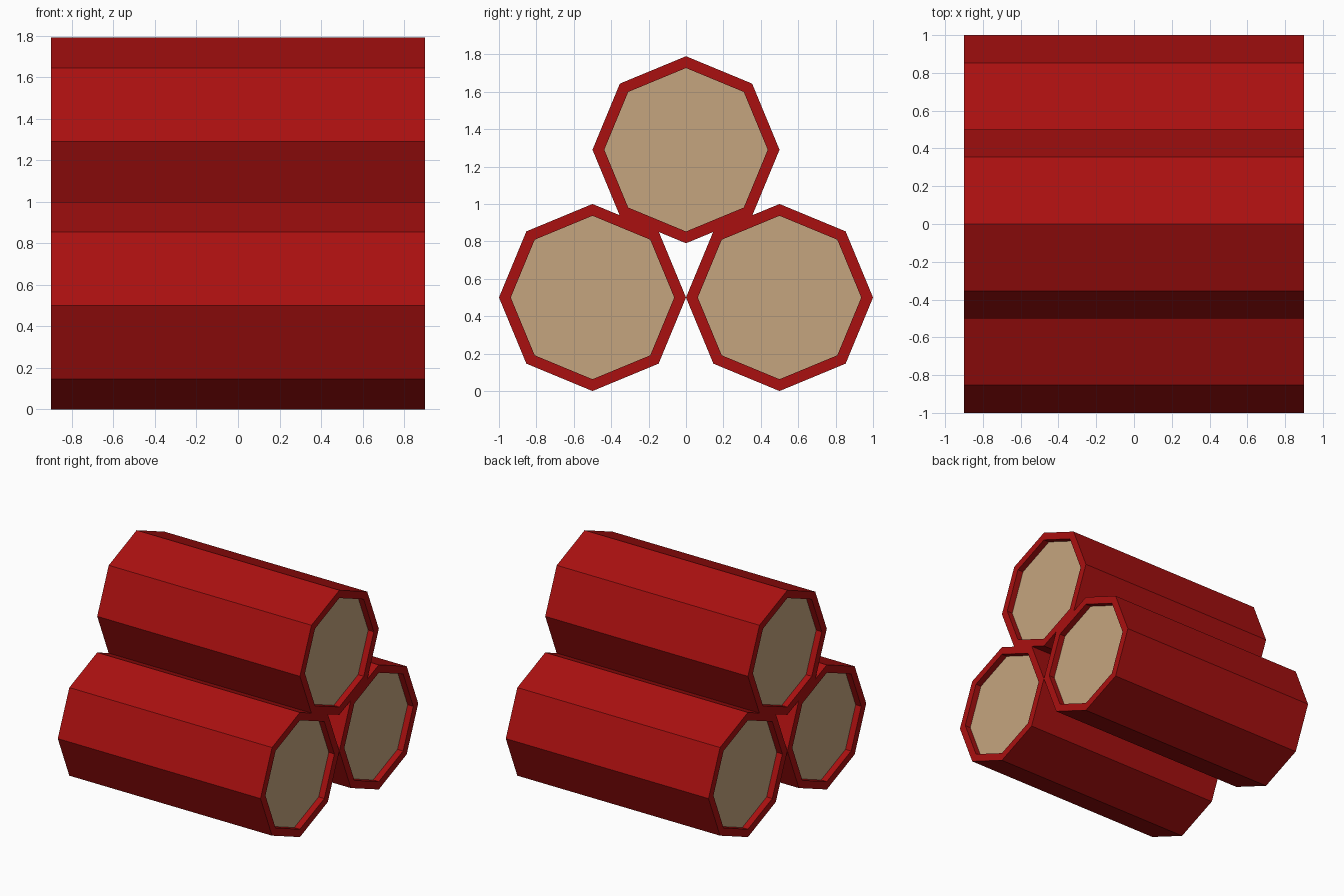
import bpy, bmesh
from math import cos, sin, pi

if "Cube" in bpy.data.objects:
    bpy.data.objects.remove(bpy.data.objects["Cube"])

SIDES = 8
RADIUS = 0.5
INNER = 0.437
HALF = 0.9
DEPTH = 0.05


def material(name, color):
    m = bpy.data.materials.new(name)
    m.diffuse_color = (*color, 1.0)
    m.use_nodes = True
    m.node_tree.nodes["Principled BSDF"].inputs["Base Color"].default_value = m.diffuse_color
    return m


red = material("red casing", (0.40, 0.005, 0.005))
tan = material("tan end", (0.56, 0.376, 0.21))


def make_tube(name, y, z):
    """Octagonal tube along x with recessed tan discs in both ends."""
    bm = bmesh.new()
    # lathe profile (x, radius): from one recessed end to the other
    profile = [(-HALF + DEPTH, INNER), (-HALF, INNER), (-HALF, RADIUS),
               (HALF, RADIUS), (HALF, INNER), (HALF - DEPTH, INNER)]
    rings = []
    for x, r in profile:
        rings.append([bm.verts.new((x, r * cos(2 * pi * i / SIDES), r * sin(2 * pi * i / SIDES)))
                      for i in range(SIDES)])
    # casing, rims and recess walls
    for a, b in zip(rings, rings[1:]):
        for i in range(SIDES):
            j = (i + 1) % SIDES
            bm.faces.new((a[i], a[j], b[j], b[i]))
    # end discs
    for ring in (rings[0], rings[-1]):
        bm.faces.new(ring).material_index = 1
    bmesh.ops.recalc_face_normals(bm, faces=bm.faces[:])
    mesh = bpy.data.meshes.new(name)
    bm.to_mesh(mesh)
    bm.free()
    mesh.materials.append(red)
    mesh.materials.append(tan)
    ob = bpy.data.objects.new(name, mesh)
    ob.location = (0, y, z)
    bpy.context.collection.objects.link(ob)


# two tubes on the ground, one stacked on top
make_tube("front_tube", -0.5, 0.5)
make_tube("back_tube", 0.5, 0.5)
make_tube("top_tube", 0.0, 1.29)
